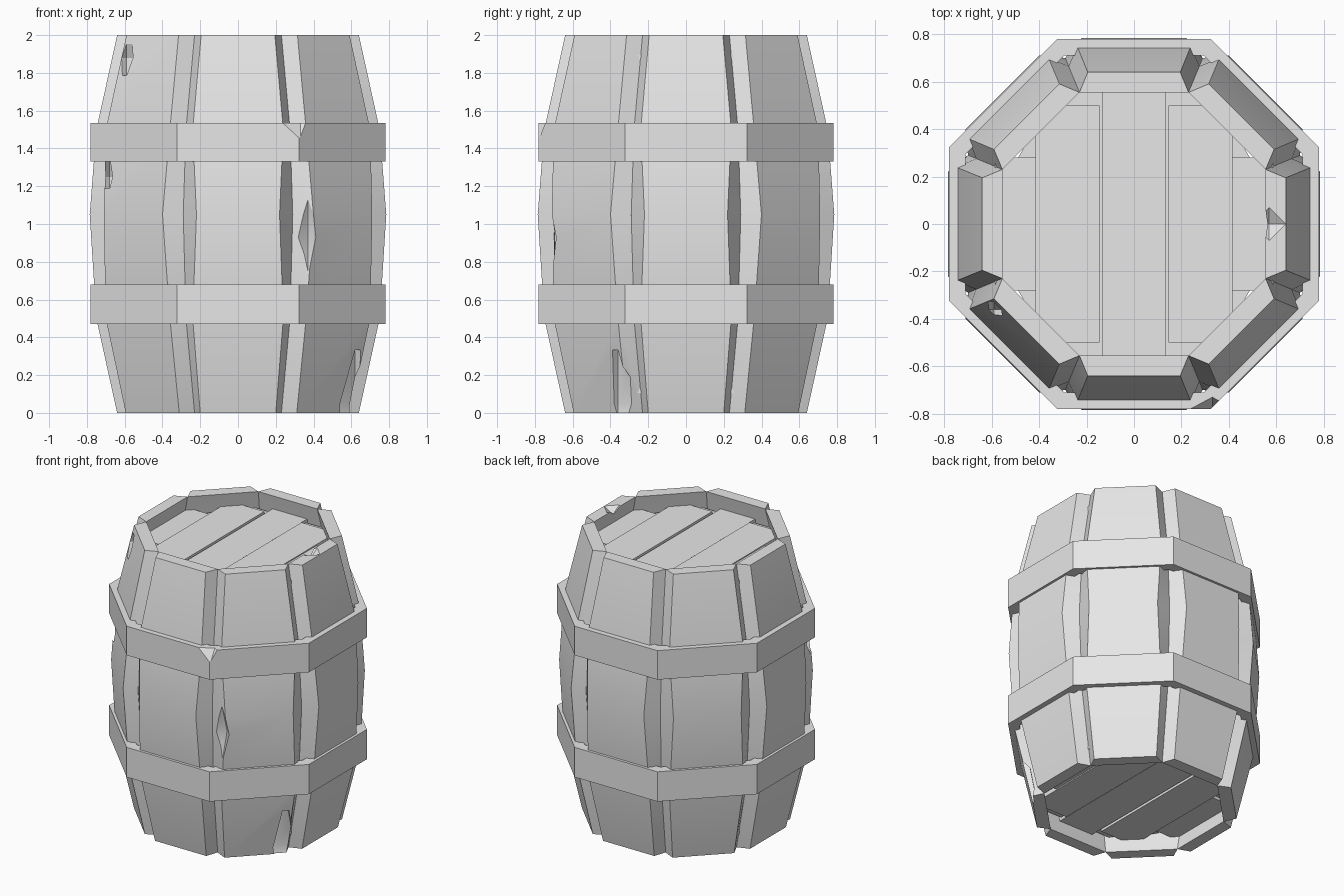
import bpy
import bmesh
import math
from mathutils import Matrix, Vector

cube = bpy.data.objects.get("Cube")
if cube:
    bpy.data.objects.remove(cube, do_unlink=True)

grey = bpy.data.materials.new("plain_grey")
grey.use_nodes = True
grey.diffuse_color = (0.8, 0.8, 0.8, 1)
grey.node_tree.nodes["Principled BSDF"].inputs["Base Color"].default_value = (0.8, 0.8, 0.8, 1)

TAN = math.tan(math.pi / 8)


def make(name, bm):
    bmesh.ops.recalc_face_normals(bm, faces=bm.faces[:])
    mesh = bpy.data.meshes.new(name)
    bm.to_mesh(mesh)
    bm.free()
    mesh.materials.append(grey)
    obj = bpy.data.objects.new(name, mesh)
    bpy.context.collection.objects.link(obj)
    return obj


def activate(obj):
    bpy.ops.object.select_all(action='DESELECT')
    obj.select_set(True)
    bpy.context.view_layer.objects.active = obj


def bridge(bm, a, b):
    n = len(a)
    for i in range(n):
        j = (i + 1) % n
        bm.faces.new((a[i], a[j], b[j], b[i]))


def chip(obj, loc, size):
    """Knock a diamond-shaped splinter out of a part."""
    bm = bmesh.new()
    bmesh.ops.create_uvsphere(bm, u_segments=4, v_segments=2, radius=1)
    bmesh.ops.transform(bm, matrix=Matrix.Translation(loc) @ Matrix.Diagonal((*size, 1)),
                        verts=bm.verts[:])
    cutter = make("chip_cutter", bm)
    cutter.hide_render = True
    activate(obj)
    mod = obj.modifiers.new("chip", 'BOOLEAN')
    mod.operation = 'DIFFERENCE'
    mod.solver = 'EXACT'
    mod.object = cutter
    bpy.ops.object.modifier_apply(modifier=mod.name)
    bpy.data.objects.remove(cutter, do_unlink=True)


# Stave profile: height, outer distance, outer half width
PROFILE = [(0, 0.64, 0.2), (0.5, 0.75, 0.24), (1.05, 0.785, 0.22),
           (1.5, 0.75, 0.24), (2, 0.64, 0.195)]


def stave(name, angle):
    bm = bmesh.new()
    rot = Matrix.Rotation(angle, 3, 'Z')
    rings = []
    for z, r, half in PROFILE:
        inner = r - 0.085
        wide = inner * TAN
        corners = [(r, -half), (r, half), (inner, wide), (inner, -wide)]
        rings.append([bm.verts.new(rot @ Vector((x, y, z))) for x, y in corners])
    for low, high in zip(rings, rings[1:]):
        bridge(bm, low, high)
    bm.faces.new(rings[0])
    bm.faces.new(rings[-1])
    return make(name, bm)


# Eight staves, meeting along their inner edges
names = ["left", "back_left", "back", "back_right", "right", "front_right", "front", "front_left"]
staves = {n: stave(n + "_stave", i * math.pi / 4) for i, n in enumerate(names)}

# Worn spots on the staves
chip(staves["front_left"], (0.37, -0.73, 0.93), (0.09, 0.08, 0.28))
chip(staves["front_left"], (0.62, -0.36, 0.05), (0.1, 0.1, 0.4))
chip(staves["front_right"], (-0.68, -0.38, 1.25), (0.06, 0.06, 0.15))
chip(staves["front_right"], (-0.59, -0.36, 1.88), (0.06, 0.06, 0.15))
chip(staves["left"], (0.57, 0, 2.0), (0.07, 0.07, 0.04))


# Octagonal hoops
def hoop(name, z0, z1):
    bm = bmesh.new()
    loops = []
    for r, z in ((0.78, z0), (0.78, z1), (0.71, z1), (0.71, z0)):
        d = r / math.cos(math.pi / 8)
        loops.append([bm.verts.new((d * math.cos((i + 0.5) * math.pi / 4),
                                    d * math.sin((i + 0.5) * math.pi / 4), z)) for i in range(8)])
    for k in range(4):
        bridge(bm, loops[k], loops[(k + 1) % 4])
    return make(name, bm)


hoop("lower_hoop", 0.47, 0.68)
upper = hoop("upper_hoop", 1.33, 1.535)
chip(upper, (0.33, -0.8, 1.535), (0.13, 0.07, 0.12))


# Recessed ends: a six-sided disc with boards on the outside
def end(name, z, out):
    bm = bmesh.new()
    bmesh.ops.create_cone(bm, cap_ends=True, cap_tris=True, segments=6,
                          radius1=0.65, radius2=0.65, depth=0.05,
                          matrix=Matrix.Translation((0, 0, z - out * 0.03))
                          @ Matrix.Rotation(math.pi / 6, 4, 'Z'))
    for x, width, half, lift in ((0, 0.27, 0.59, 0), (0.28, 0.27, 0.5, 0.008), (0.5, 0.17, 0.28, 0)):
        for side in ((1, -1) if x else (1,)):
            bmesh.ops.create_cube(bm, size=1, matrix=Matrix.Translation((side * x, 0, z + out * lift))
                                  @ Matrix.Diagonal((width, half * 2, 0.03, 1)))
    make(name, bm)


end("top_end", 1.88, 1)
end("bottom_end", 0.12, -1)

# Soft shading along the bulge, sharp at the edges
for obj in staves.values():
    activate(obj)
    bpy.ops.object.shade_smooth_by_angle(angle=math.radians(25))
